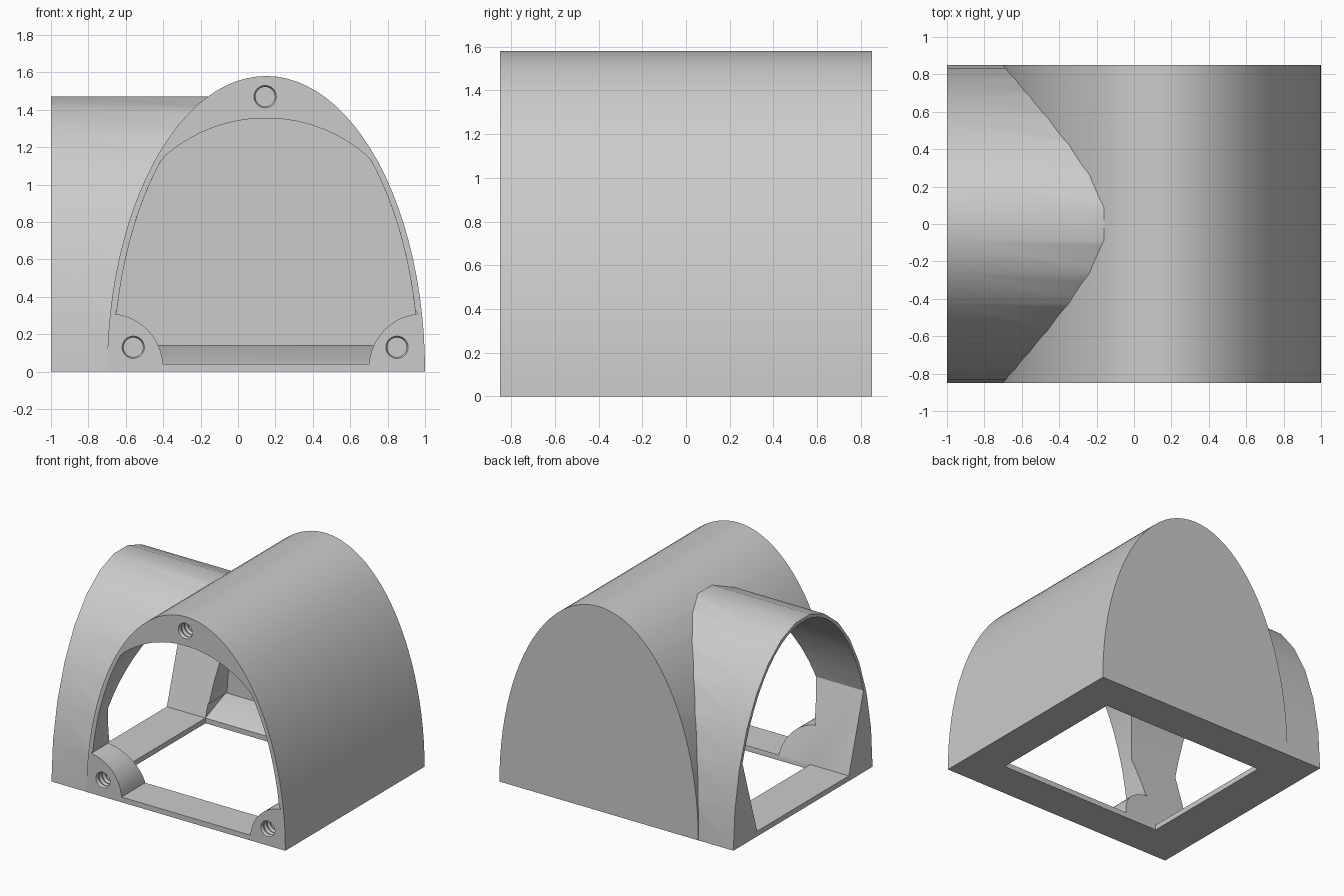
import bpy
import bmesh
import math

cube = bpy.data.objects.get("Cube")
if cube:
    bpy.data.objects.remove(cube, do_unlink=True)

CX = 0.15      # centre of the main vault
HALF = 0.85    # half width of both vaults

grey = bpy.data.materials.new("light_grey")
grey.use_nodes = True
colour = (0.6, 0.6, 0.6, 1)
grey.diffuse_color = colour
grey.node_tree.nodes["Principled BSDF"].inputs["Base Color"].default_value = colour


def make_object(name, bm):
    bmesh.ops.recalc_face_normals(bm, faces=bm.faces)
    mesh = bpy.data.meshes.new(name)
    bm.to_mesh(mesh)
    bm.free()
    mesh.materials.append(grey)
    obj = bpy.data.objects.new(name, mesh)
    bpy.context.collection.objects.link(obj)
    return obj


def prism(name, profile, axis, start, end):
    """Extrude a (side, z) profile along the x or y axis."""
    bm = bmesh.new()
    place = (lambda s, z: (start, s, z)) if axis == "x" else (lambda s, z: (s, start, z))
    face = bm.faces.new([bm.verts.new(place(s, z)) for s, z in profile])
    moved = bmesh.ops.extrude_face_region(bm, geom=[face])["geom"]
    offset = (end - start, 0, 0) if axis == "x" else (0, end - start, 0)
    bmesh.ops.translate(bm, vec=offset, verts=[v for v in moved if isinstance(v, bmesh.types.BMVert)])
    return make_object(name, bm)


def arch(width, height, centre=0, floor=0, steps=48):
    """Half ellipse cut off at floor level."""
    low = math.asin(floor / height)
    angles = [low + (math.pi - 2 * low) * i / steps for i in range(steps + 1)]
    return [(centre + width * math.cos(a), height * math.sin(a)) for a in angles]


def frustum(name, low, high, z_low, z_high):
    """Block between two rectangles given as (x0, x1, y0, y1)."""
    bm = bmesh.new()
    rings = []
    for (x0, x1, y0, y1), z in ((low, z_low), (high, z_high)):
        corners = [(x0, y0), (x1, y0), (x1, y1), (x0, y1)]
        rings.append([bm.verts.new((x, y, z)) for x, y in corners])
        bm.faces.new(rings[-1])
    for i in range(4):
        j = (i + 1) % 4
        bm.faces.new([rings[0][i], rings[0][j], rings[1][j], rings[1][i]])
    return make_object(name, bm)


def threaded_plug(name, x, z):
    """Ridged round cutter for a screw hole in the front face."""
    bm = bmesh.new()
    depths = [-0.9, -HALF] + [-HALF + 0.02 * i for i in range(1, 12)]
    rings = []
    for k, y in enumerate(depths):
        radius = 0.06 if k < 2 or k % 2 else 0.052
        rings.append([bm.verts.new((x + radius * math.cos(a), y, z + radius * math.sin(a)))
                      for a in (math.tau * i / 24 for i in range(24))])
    bm.faces.new(rings[0])
    bm.faces.new(rings[-1])
    for a, b in zip(rings, rings[1:]):
        for i in range(24):
            j = (i + 1) % 24
            bm.faces.new([a[i], a[j], b[j], b[i]])
    return make_object(name, bm)


def boolean(target, other, operation):
    mod = target.modifiers.new(other.name, "BOOLEAN")
    mod.operation = operation
    mod.solver = "EXACT"
    mod.object = other
    bpy.context.view_layer.objects.active = target
    bpy.ops.object.modifier_apply(modifier=mod.name)
    bpy.data.objects.remove(other, do_unlink=True)


# Outer body: long vault crossed by a side vault
body = prism("vaulted_housing", arch(HALF, 1.58, CX), "y", -HALF, HALF)
side_height = 1.47 / math.cos(math.pi / 30)
side = prism("side_vault", arch(HALF - 0.0005, side_height, steps=15), "x", -1, CX)
boolean(body, side, "UNION")

# Main cavity with a sloping ledge towards the back and right walls
inner = (0.815, 1.555)
left, right, ledge = -0.67, 0.72, 0.56
cutters = [
    prism("main_cavity", arch(*inner, CX, 0.14), "y", -ledge, 0.81),
    frustum("sloping_ledge", (left, right, -ledge, ledge), (left, 0.962, -ledge, 0.81), 0.04, 0.141),
    frustum("floor_opening", (left, right, -ledge, ledge), (left, right, -ledge, ledge), -0.1, 0.3),
]

# Side cavity with slanted solid haunches at its foot
side_profile = arch(0.82, side_height - 0.03, 0, 0.63, 23) + [(-ledge, 0.04), (ledge, 0.04)]
cutters.append(prism("side_cavity", side_profile, "x", -1.1, CX))

# Front opening: boss corner, thin jamb and flatter arc, mirrored about the centre
half = []
for i in range(13):
    a = math.radians(176 - 80 * i / 12)
    half.append((0.84 + 0.29 * math.cos(a), 0.02 + 0.29 * math.sin(a)))
for i in range(17):
    z = 0.33 + 0.8 * i / 16
    half.append((inner[0] * math.sqrt(1 - (z / inner[1]) ** 2), z))
radius = 0.82
sweep = math.asin(half[-1][0] / radius)
for i in range(1, 15):
    a = sweep * (1 - i / 15)
    half.append((radius * math.sin(a), 1.355 - radius * (1 - math.cos(a))))
opening = [(CX + s, z) for s, z in half] + [(CX - s, z) for s, z in reversed(half)]
cutters.append(prism("front_opening", opening, "y", -0.95, -ledge + 0.01))

# Screw holes
for name, x, z in (("top_hole", 0.145, 1.47), ("left_hole", 0.85, 0.13), ("right_hole", -0.56, 0.13)):
    cutters.append(threaded_plug(name, x, z))

for cutter in cutters:
    boolean(body, cutter, "DIFFERENCE")

# Smooth vaults with crisp edges
bpy.ops.object.select_all(action="DESELECT")
body.select_set(True)
bpy.context.view_layer.objects.active = body
bpy.ops.object.shade_smooth_by_angle(angle=math.radians(25))
